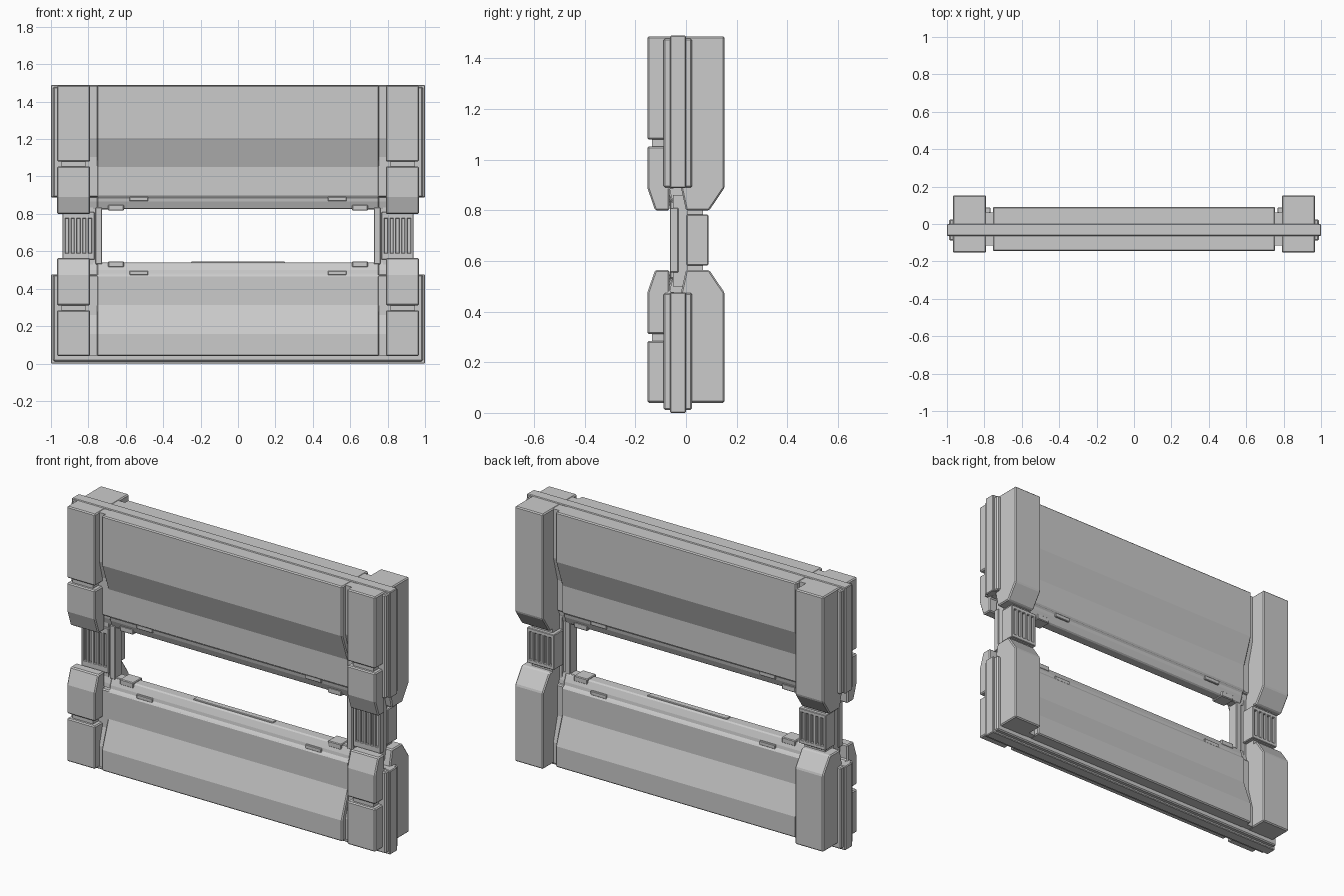
import bpy, bmesh

if "Cube" in bpy.data.objects:
    bpy.data.objects.remove(bpy.data.objects["Cube"])

AXIS = 1.364  # lower half is the upper half reflected: z -> AXIS - z


def prism(name, pts, x0, x1, mirror=False, bevel=0.006, flip=False):
    """Extrude a (y, z) profile along x."""
    bm = bmesh.new()
    rings = []
    for x in (x0, x1):
        rings.append([bm.verts.new((x, y, AXIS - z if flip else z)) for y, z in pts])
    a, b = rings
    n = len(pts)
    bm.faces.new(a)
    bm.faces.new(b[::-1])
    for i in range(n):
        j = (i + 1) % n
        bm.faces.new((a[i], b[i], b[j], a[j]))
    bmesh.ops.recalc_face_normals(bm, faces=bm.faces[:])
    me = bpy.data.meshes.new(name)
    bm.to_mesh(me)
    bm.free()
    ob = bpy.data.objects.new(name, me)
    bpy.context.collection.objects.link(ob)
    if bevel:
        m = ob.modifiers.new("bevel", 'BEVEL')
        m.width, m.segments, m.limit_method = bevel, 1, 'ANGLE'
    if mirror:
        ob.modifiers.new("mirror", 'MIRROR')
    return ob


def box(name, x0, x1, y0, y1, z0, z1, **kw):
    return prism(name, [(y0, z0), (y1, z0), (y1, z1), (y0, z1)], x0, x1, **kw)


def panel_profile(top, k):
    """Symmetric wall section: thick slab, slope, recessed band, stepped lip."""
    half = [(0.118 * k, top), (0.118 * k, 1.205), (0.063 * k, 1.05), (0.063 * k, 0.893),
            (0.05 * k, 0.888), (0.046 * k, 0.865), (0.03 * k, 0.825)]
    c = -0.027
    return [(c - w, z) for w, z in half] + [(c + w, z) for w, z in half[::-1]]


for side, flip, top, edge in (("upper", False, 1.486, 1.49), ("lower", True, 1.324, 1.364)):
    f = dict(flip=flip)
    # Wall panel and the narrower core showing in the grooves beside the posts
    prism(side + "_panel", panel_profile(top, 1.0), -0.755, 0.755, **f)
    prism(side + "_core", panel_profile(top - 0.002, 0.74), -0.81, 0.81, bevel=0, **f)

    # Edge plates
    box(side + "_edge_plate", -0.988, 0.988, -0.088, 0.024, 0.89, edge - 0.012, **f)
    box(side + "_spine_plate", -1.0, 1.0, -0.063, 0.0, 0.888, edge, bevel=0.004, **f)

    # Front post: end block, neck and tapered block
    box(side + "_front_post_block", 0.79, 0.968, -0.153, -0.03, 1.08, top, mirror=True, **f)
    box(side + "_front_post_neck", 0.815, 0.945, -0.135, -0.03, 1.04, 1.09, mirror=True, bevel=0, **f)
    prism(side + "_front_post_taper",
          [(-0.153, 1.053), (-0.153, 0.89), (-0.122, 0.80), (-0.066, 0.80), (-0.066, 0.885),
           (-0.03, 0.89), (-0.03, 1.053)], 0.79, 0.968, mirror=True, **f)

    # Back post in one piece
    prism(side + "_back_post",
          [(-0.02, top), (0.153, top), (0.153, 0.89), (0.092, 0.80), (0.0, 0.80), (-0.02, 0.89)],
          0.79, 0.968, mirror=True, **f)

    # Neck joining the back grille block to the back post
    box(side + "_grille_neck", 0.79, 0.92, -0.01, 0.068, 0.775, 0.81, mirror=True, bevel=0, **f)

    # Small clips on the window lip
    for y in (-0.083, 0.005):
        box(side + "_band_clip", 0.48, 0.58, y, y + 0.024, 0.868, 0.892, mirror=True, bevel=0.003, **f)
    box(side + "_corner_clip", 0.61, 0.695, -0.068, 0.014, 0.818, 0.85, mirror=True, bevel=0.004, **f)
    box(side + "_corner_foot", 0.69, 0.75, -0.055, 0.0, 0.823, 0.86, mirror=True, bevel=0.003, **f)

# Thin raised strip in the middle of the window sill
box("sill_strip", -0.25, 0.25, -0.045, -0.009, 0.53, 0.545, bevel=0.003)

# Columns beside the window
box("column_core", 0.775, 0.93, -0.052, 0.005, 0.5, 0.86, mirror=True, bevel=0)
box("column_web", 0.74, 0.80, -0.045, -0.01, 0.5, 0.86, mirror=True, bevel=0)
box("window_jamb", 0.727, 0.762, -0.063, 0.0, 0.53, 0.835, mirror=True, bevel=0.004)


def grille(name, y_base, y_face, z0, z1, border):
    """Frame with upright ribs standing out from y_base to y_face."""
    x0, x1 = 0.768, 0.938
    ya, yb = sorted((y_base, y_face))
    for a, b in ((z0, z0 + border), (z1 - border, z1)):
        box(name + "_rail", x0, x1, ya, yb, a, b, mirror=True, bevel=0.003)
    pitch = (x1 - x0 - 0.016) / 5
    for i in range(6):
        x = x0 + i * pitch
        box(name + "_rib", x, x + 0.016, ya, yb, z0 + 0.004, z1 - 0.004, mirror=True, bevel=0.003)


# Ribbed faces, front and back
grille("front_grille", -0.03, -0.064, 0.555, 0.81, 0.035)
box("back_grille_block", 0.768, 0.938, 0.002, 0.072, 0.583, 0.783, mirror=True, bevel=0.004)
grille("back_grille", 0.06, 0.088, 0.583, 0.783, 0.022)
